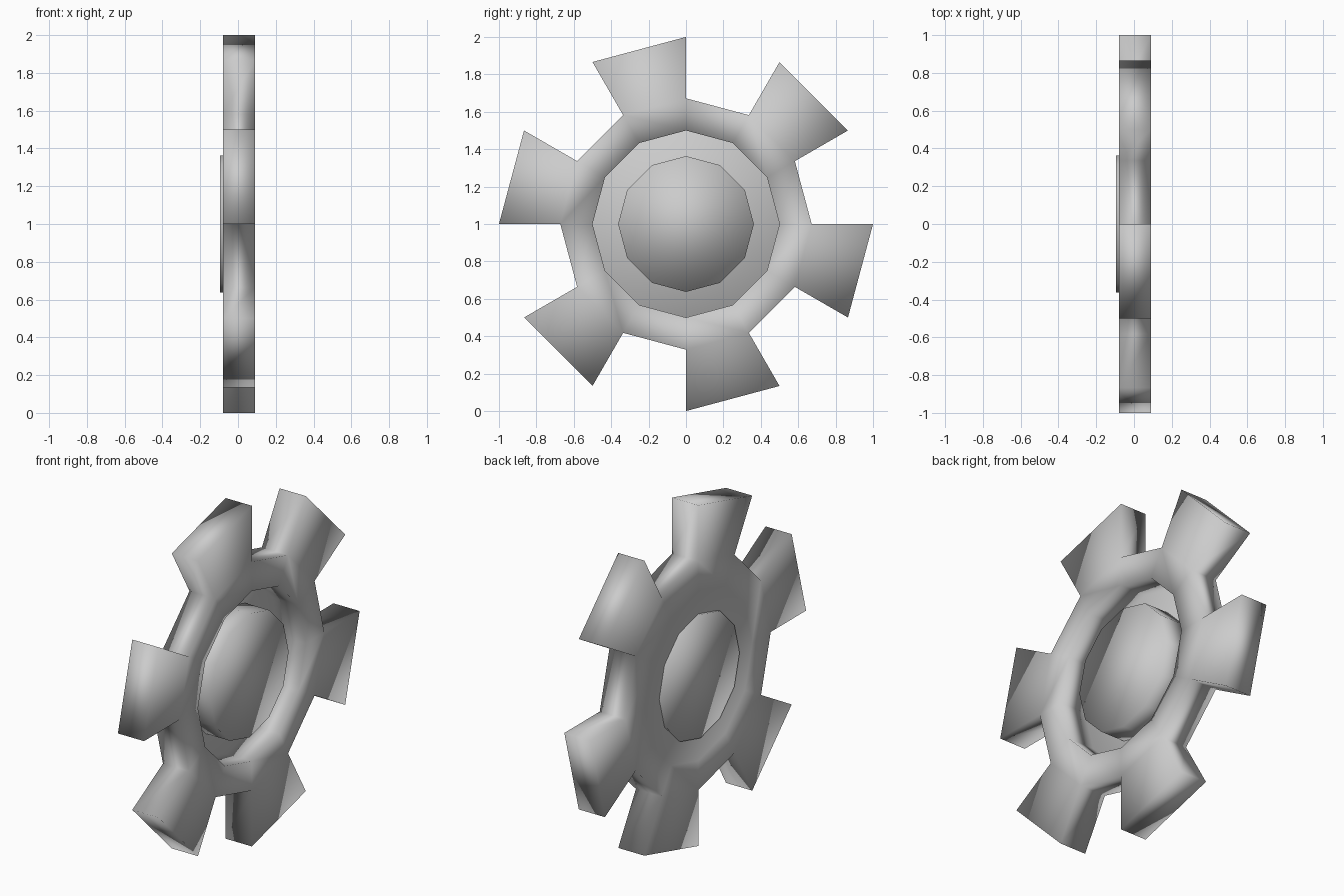
import bpy, bmesh, math

if "Cube" in bpy.data.objects:
    bpy.data.objects.remove(bpy.data.objects["Cube"])

SIDES = 12
BACK, FRONT = -0.08, 0.09      # wheel faces along x
R_HOLE, R_ROOT, R_TIP = 0.5, 0.672, 1.0


def ring(bm, radius, x):
    """Twelve points around the x axis at height z = 1."""
    step = 2 * math.pi / SIDES
    return [bm.verts.new((x, radius * math.cos(i * step), 1 + radius * math.sin(i * step)))
            for i in range(SIDES)]


def finish(bm, name):
    mesh = bpy.data.meshes.new(name)
    for face in bm.faces:
        face.smooth = True
    for v in [v for v in bm.verts if not v.link_faces]:
        bm.verts.remove(v)
    bm.to_mesh(mesh)
    bm.free()
    obj = bpy.data.objects.new(name, mesh)
    bpy.context.collection.objects.link(obj)
    return obj


# Toothed wheel: ring, six teeth and a thin web closing the hole at the back
bm = bmesh.new()
hole_f, root_f, tip_f = (ring(bm, r, FRONT) for r in (R_HOLE, R_ROOT, R_TIP))
hole_b, root_b, tip_b = (ring(bm, r, BACK) for r in (R_HOLE, R_ROOT, R_TIP))


def both_sides(inner_f, outer_f, inner_b, outer_b, i, j):
    bm.faces.new((inner_f[i], outer_f[i], outer_f[j], inner_f[j]))
    bm.faces.new((inner_b[j], outer_b[j], outer_b[i], inner_b[i]))


def outer_wall(f1, f2, b1, b2):
    bm.faces.new((f1, b1, b2, f2))


for i in range(SIDES):
    j = (i + 1) % SIDES
    both_sides(hole_f, root_f, hole_b, root_b, i, j)
    bm.faces.new((hole_f[j], hole_b[j], hole_b[i], hole_f[i]))
    if i % 2:      # teeth fill every second segment
        both_sides(root_f, tip_f, root_b, tip_b, i, j)
        outer_wall(root_f[i], tip_f[i], root_b[i], tip_b[i])
        outer_wall(tip_f[i], tip_f[j], tip_b[i], tip_b[j])
        outer_wall(tip_f[j], root_f[j], tip_b[j], root_b[j])
    else:
        outer_wall(root_f[i], root_f[j], root_b[i], root_b[j])
bm.faces.new(hole_b[::-1])
finish(bm, "toothed_wheel")

# Central hub, slightly proud of the back face
bm = bmesh.new()
hub_f, hub_b = ring(bm, 0.363, 0.075), ring(bm, 0.363, -0.094)
for i in range(SIDES):
    j = (i + 1) % SIDES
    bm.faces.new((hub_f[i], hub_b[i], hub_b[j], hub_f[j]))
bm.faces.new(hub_f)
bm.faces.new(hub_b[::-1])
finish(bm, "hub")
